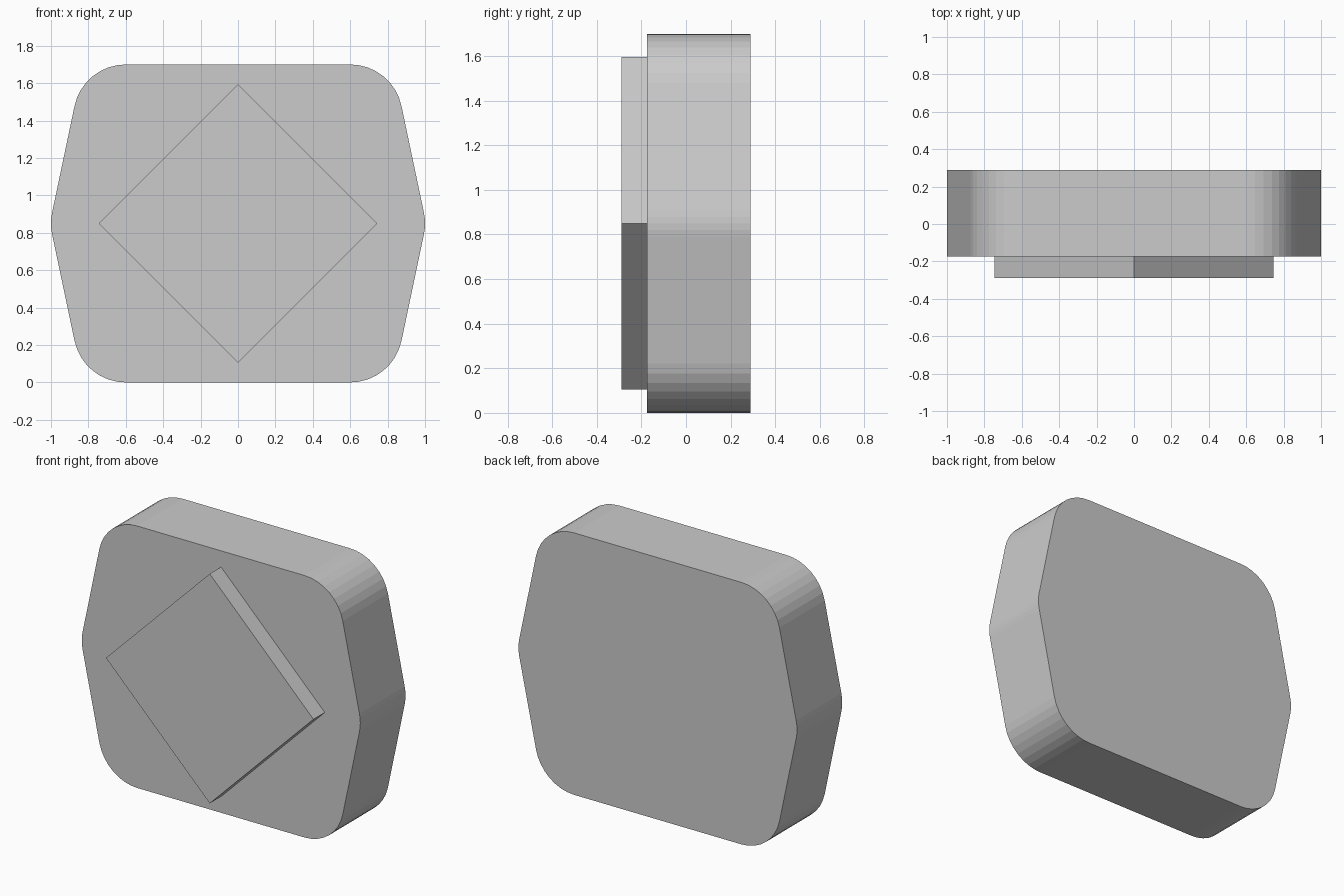
import bpy, bmesh
from math import cos, sin, radians

if "Cube" in bpy.data.objects:
    bpy.data.objects.remove(bpy.data.objects["Cube"])

MID_Z = 0.85


def prism(name, outline, y_front, y_back):
    """Extrude an (x, z) outline from y_front to y_back."""
    bm = bmesh.new()
    face = bm.faces.new([bm.verts.new((x, y_front, z)) for x, z in outline])
    ext = bmesh.ops.extrude_face_region(bm, geom=[face], use_keep_orig=True)
    verts = [g for g in ext["geom"] if isinstance(g, bmesh.types.BMVert)]
    bmesh.ops.translate(bm, verts=verts, vec=(0, y_back - y_front, 0))
    bmesh.ops.recalc_face_normals(bm, faces=bm.faces)
    mesh = bpy.data.meshes.new(name)
    bm.to_mesh(mesh)
    bm.free()
    obj = bpy.data.objects.new(name, mesh)
    bpy.context.collection.objects.link(obj)
    return obj


def arc(cx, cz, r, start, end, steps):
    angles = [radians(start + (end - start) * i / steps) for i in range(steps + 1)]
    return [(cx + r * cos(a), cz + r * sin(a)) for a in angles]


# Rounded hexagonal body: every corner has the same radius
R, TILT = 0.28, 12
right = (arc(0.6, R, R, -90, -TILT, 8)
         + arc(1 - R, MID_Z, R, -TILT, TILT, 4)
         + arc(0.6, 2 * MID_Z - R, R, TILT, 90, 8))
left = [(-x, z) for x, z in reversed(right)]
prism("body", right + left, -0.174, 0.29)

# Raised diamond panel on the front
H = 0.745
diamond = [(H, MID_Z), (0, MID_Z + H), (-H, MID_Z), (0, MID_Z - H)]
prism("diamond_panel", diamond, -0.29, -0.17)
